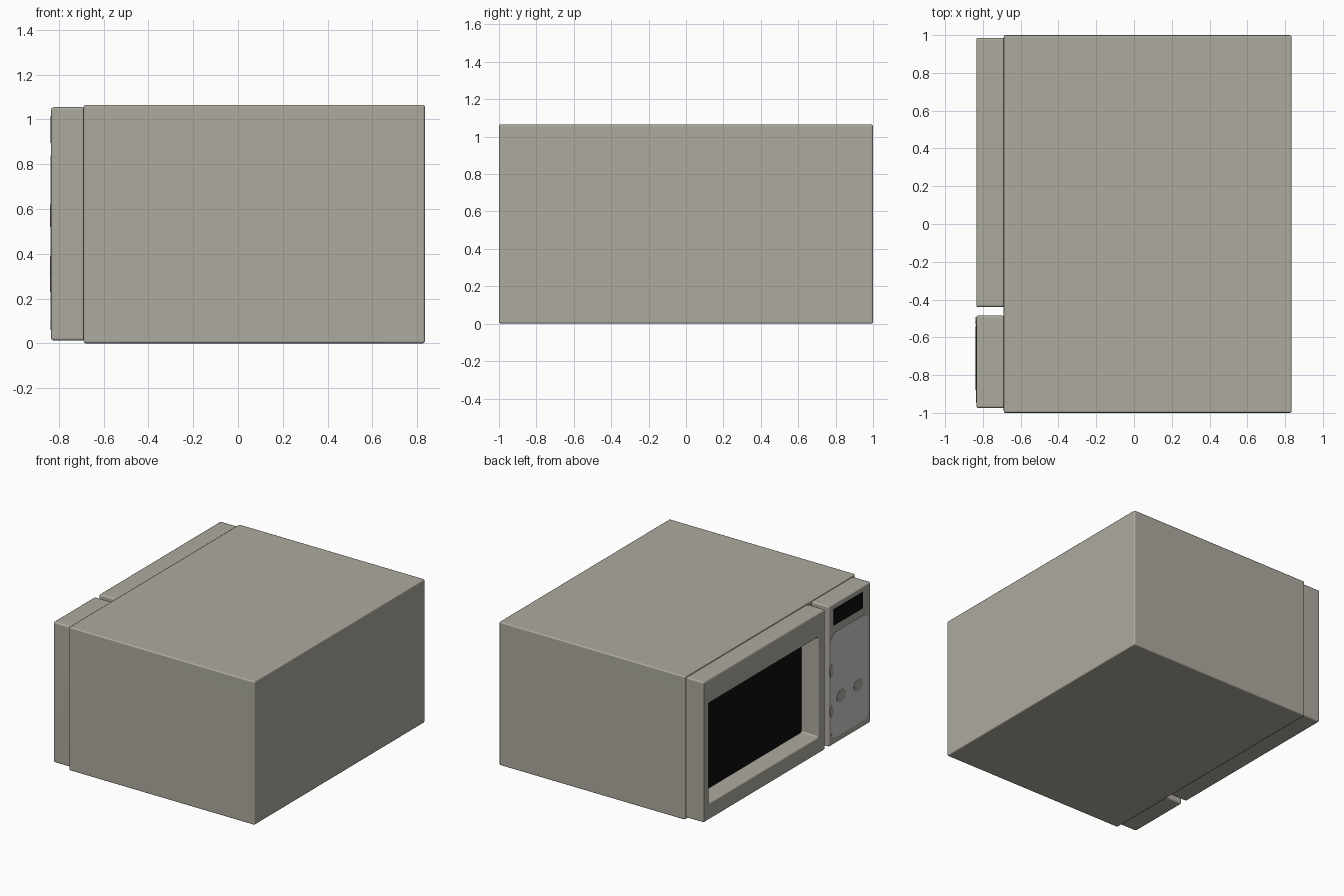
import bpy, bmesh, math

if "Cube" in bpy.data.objects:
    bpy.data.objects.remove(bpy.data.objects["Cube"])


def material(name, rgb):
    m = bpy.data.materials.new(name)
    m.diffuse_color = (*rgb, 1)
    m.use_nodes = True
    m.node_tree.nodes["Principled BSDF"].inputs["Base Color"].default_value = m.diffuse_color
    return m


beige = material("warm beige", (0.42, 0.405, 0.345))
grey = material("light grey", (0.60, 0.60, 0.62))
black = material("black", (0.004, 0.004, 0.004))


def finish(name, bm, mat, bevel=0):
    bmesh.ops.recalc_face_normals(bm, faces=bm.faces[:])
    mesh = bpy.data.meshes.new(name)
    bm.to_mesh(mesh)
    bm.free()
    ob = bpy.data.objects.new(name, mesh)
    bpy.context.collection.objects.link(ob)
    mesh.materials.append(mat)
    if bevel:
        mod = ob.modifiers.new("bevel", 'BEVEL')
        mod.width, mod.segments = bevel, 2
        for p in mesh.polygons:
            p.use_smooth = True
        ob.modifiers.new("flat faces", 'WEIGHTED_NORMAL')
    return ob


def box(name, x, y, z, mat, bevel=0):
    bm = bmesh.new()
    bmesh.ops.create_cube(bm, size=1)
    for v in bm.verts:
        v.co = [(a + b) / 2 + c * (b - a) for (a, b), c in zip((x, y, z), v.co)]
    return finish(name, bm, mat, bevel)


def frame(name, x, outer, inner, mat, bevel):
    """Rectangular ring facing x; outer and inner are (y0, y1, z0, z1)."""
    bm = bmesh.new()
    loops = []
    for xx, (y0, y1, z0, z1) in ((x[0], outer), (x[0], inner), (x[1], inner), (x[1], outer)):
        loops.append([bm.verts.new((xx, y, z)) for y, z in
                      ((y0, z0), (y1, z0), (y1, z1), (y0, z1))])
    for i in range(4):
        a, b = loops[i], loops[(i + 1) % 4]
        for j in range(4):
            k = (j + 1) % 4
            bm.faces.new((a[j], a[k], b[k], b[j]))
    return finish(name, bm, mat, bevel)


def plate(name, x, y, z, r, mat):
    """Thin plate facing -x with rounded corners; r is (y radius, z radius)."""
    bm = bmesh.new()
    pts = []
    for i, (sy, sz) in enumerate(((1, 1), (0, 1), (0, 0), (1, 0))):
        cy = y[1] - r[0] if sy else y[0] + r[0]
        cz = z[1] - r[1] if sz else z[0] + r[1]
        for s in range(8):
            a = (i + s / 7.5) * math.pi / 2
            pts.append((cy + r[0] * math.cos(a), cz + r[1] * math.sin(a)))
    face = bm.faces.new([bm.verts.new((x[0], *p)) for p in pts])
    ext = bmesh.ops.extrude_face_region(bm, geom=[face])
    for v in ext["geom"]:
        if isinstance(v, bmesh.types.BMVert):
            v.co.x = x[1]
    return finish(name, bm, mat)


# Cabinet
box("cabinet", (-0.69, 0.835), (-1, 1), (0, 1.065), beige, 0.01)

# Door frame with deep opening, and dark window behind it
frame("door_frame", (-0.835, -0.685), (-0.44, 0.985, 0.012, 1.055),
      (-0.36, 0.925, 0.135, 0.873), beige, 0.012)
box("door_window", (-0.696, -0.688), (-0.375, 0.94), (0.12, 0.89), black)

# Control panel with display, keypad and buttons
box("control_panel", (-0.835, -0.685), (-0.975, -0.485), (0.012, 1.055), beige, 0.012)
box("display", (-0.838, -0.83), (-0.88, -0.54), (0.895, 1.015), black)
plate("keypad", (-0.837, -0.83), (-0.945, -0.505), (0.06, 0.84), (0.06, 0.06), grey)
for i, (y, z, ry, rz) in enumerate(((-0.625, 0.345, 0.055, 0.045), (-0.825, 0.345, 0.055, 0.045),
                                    (-0.512, 0.27, 0.02, 0.04), (-0.512, 0.57, 0.02, 0.05))):
    plate(f"button_{i + 1}", (-0.839, -0.832), (y - ry, y + ry), (z - rz, z + rz),
          (ry * 0.98, rz * 0.98), beige)
